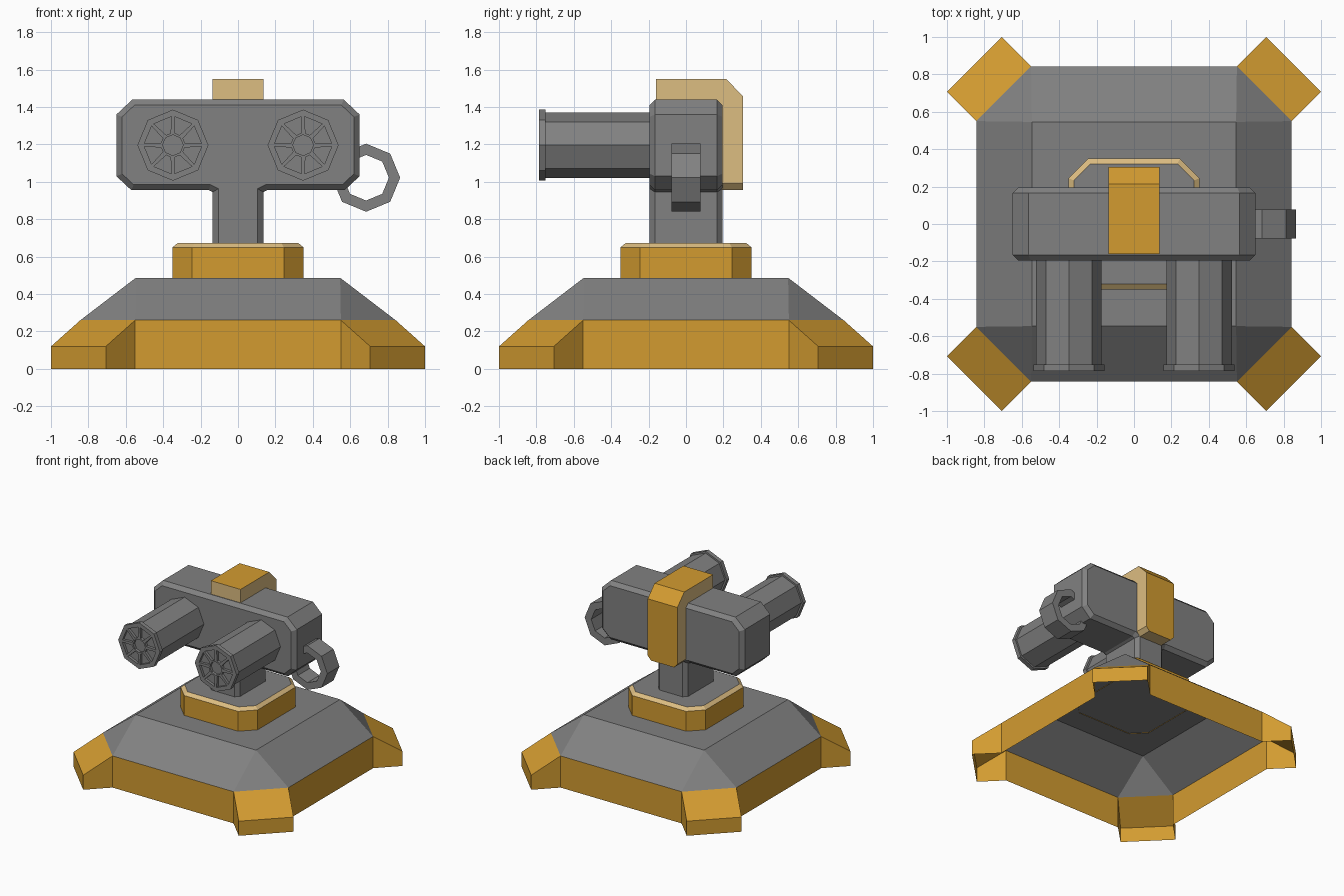
import bpy, bmesh, math
from mathutils import Vector

if "Cube" in bpy.data.objects:
    bpy.data.objects.remove(bpy.data.objects["Cube"])


def material(name, rgb):
    m = bpy.data.materials.new(name)
    m.diffuse_color = (*rgb, 1)
    m.use_nodes = True
    m.node_tree.nodes["Principled BSDF"].inputs["Base Color"].default_value = m.diffuse_color
    return m


MATS = [material("grey_metal", (0.22, 0.22, 0.22)),
        material("gold_paint", (0.65, 0.33, 0.03)),
        material("pale_tan", (0.72, 0.51, 0.22))]
GREY, GOLD, TAN = 0, 1, 2


def finish(bm, name):
    bmesh.ops.remove_doubles(bm, verts=bm.verts, dist=0.0005)
    bmesh.ops.recalc_face_normals(bm, faces=bm.faces)
    me = bpy.data.meshes.new(name)
    bm.to_mesh(me)
    bm.free()
    for m in MATS:
        me.materials.append(m)
    ob = bpy.data.objects.new(name, me)
    bpy.context.collection.objects.link(ob)
    return ob


def loft(rings, mats, start=None, end=None, closed=False):
    """Skin equal-length rings; mats gives one colour per band, start/end colour the caps."""
    bm = bmesh.new()
    vs = [[bm.verts.new(p) for p in r] for r in rings]
    pairs = list(zip(vs, vs[1:] + vs[:1])) if closed else list(zip(vs, vs[1:]))
    for (a, b), m in zip(pairs, mats):
        n = len(a)
        for i in range(n):
            j = (i + 1) % n
            bm.faces.new((a[i], a[j], b[j], b[i])).material_index = m
    for ring, m in ((vs[0], start), (vs[-1], end)):
        if m is not None:
            bm.faces.new(ring).material_index = m
    return bm


def cut_square(a, b, z):
    """Square of half size a whose corners are cut back to b."""
    pts = [(a, -b), (a, b), (b, a), (-b, a), (-a, b), (-a, -b), (-b, -a), (b, -a)]
    return [(x, y, z) for x, y in pts]


def octagon(r, y, cx=0, cz=0):
    return [(cx + r * math.cos(i * math.pi / 4), y, cz + r * math.sin(i * math.pi / 4))
            for i in range(8)]


def inset(poly, d):
    """Mitred inward offset of a counter-clockwise outline."""
    out = []
    for i, p in enumerate(poly):
        p, a, b = Vector(p), Vector(poly[i - 1]), Vector(poly[(i + 1) % len(poly)])
        e, f = (p - a).normalized(), (b - p).normalized()
        n, m = Vector((-e.y, e.x)), Vector((-f.y, f.x))
        out.append(p + (n + m) * d / (1 + n.dot(m)))
    return out


# Hollow base with four feet extruded from its cut corners
bm = loft([cut_square(0.843, 0.55, 0), cut_square(0.843, 0.55, 0.26),
           cut_square(0.546, 0.546, 0.487)], [GOLD, GREY], end=GREY)
bm.normal_update()
corners = [f for f in bm.faces
           if f.calc_center_median().z < 0.2 and abs(abs(f.normal.x) - abs(f.normal.y)) < 0.1]
res = bmesh.ops.extrude_discrete_faces(bm, faces=corners)
for f in res["faces"]:
    c = f.calc_center_median()
    for v in f.verts:
        v.co.x += math.copysign(0.157, c.x)
        v.co.y += math.copysign(0.157, c.y)
        v.co.z = min(v.co.z, 0.12)
bmesh.ops.delete(bm, geom=[f for f in bm.faces if f.calc_center_median().z < 0.01],
                 context='FACES_ONLY')
for f in bm.faces:
    f.material_index = GOLD if f.calc_center_median().z < 0.3 else GREY
bmesh.ops.remove_doubles(bm, verts=bm.verts, dist=0.0005)
finish(bm, "base")

# Turntable collar with pale rim
finish(loft([cut_square(0.35, 0.245, 0.483), cut_square(0.35, 0.245, 0.65),
             cut_square(0.322, 0.232, 0.673)], [GOLD, TAN], end=GREY), "collar")

# T-shaped housing and post, bevelled front and back
half = [(0.135, 0.62), (0.135, 0.945), (0.155, 0.955), (0.57, 0.955),
        (0.65, 1.03), (0.65, 1.36), (0.565, 1.44)]
tee = half + [(-x, z) for x, z in reversed(half)]
small = inset(tee, 0.03)
finish(loft([[(x, y, z) for x, z in p] for p, y in
             ((small, -0.195), (tee, -0.165), (tee, 0.165), (small, 0.195))],
            [GREY] * 3, GREY, GREY), "housing")

# Strap over the top and back: gold outside, tan edges
strap = [(-0.16, 1.42), (-0.16, 1.55), (0.215, 1.55), (0.305, 1.457), (0.305, 0.99),
         (0.305, 0.957), (0.185, 0.957), (0.185, 0.99), (0.185, 1.42)]
rings = [[(s * (0.105 if z < 0.97 else 0.135), y, z) for y, z in strap] for s in (-1, 1)]
bm = loft(rings, [GOLD], TAN, TAN)
bm.normal_update()
bmesh.ops.recalc_face_normals(bm, faces=bm.faces)
for f in bm.faces:
    if f.normal.y < -0.9 or f.normal.z < -0.9 or abs(f.normal.x) > 0.5:
        f.material_index = TAN
bmesh.ops.triangulate(bm, faces=[f for f in bm.faces if len(f.verts) > 4])
finish(bm, "strap")

# Twin barrels with flanged, slotted muzzles
for side, s in (("left", -1), ("right", 1)):
    prof = [(0.175, -0.18), (0.175, -0.752), (0.19, -0.752), (0.19, -0.787),
            (0.165, -0.787), (0.055, -0.787), (0.055, -0.765)]
    bm = loft([octagon(r, y, s * 0.348, 1.196) for r, y in prof], [GREY] * 6, GREY, GREY)
    bmesh.ops.recalc_face_normals(bm, faces=bm.faces)
    slots = []
    for f in bm.faces:
        c = f.calc_center_median()
        r = math.hypot(c.x - s * 0.348, c.z - 1.196)
        if c.y < -0.786 and 0.06 < r < 0.14:
            slots.append(f)
    bmesh.ops.inset_individual(bm, faces=slots, thickness=0.015)
    for f in bmesh.ops.extrude_discrete_faces(bm, faces=slots)["faces"]:
        for v in f.verts:
            v.co.y += 0.022
    finish(bm, side + "_barrel")

# Eight-sided carrying ring on the right
finish(loft([octagon(r, y, 0.685, 1.022) for r, y in
             ((0.182, -0.078), (0.182, 0.078), (0.122, 0.078), (0.122, -0.078))],
            [GREY] * 4, closed=True), "side_ring")
